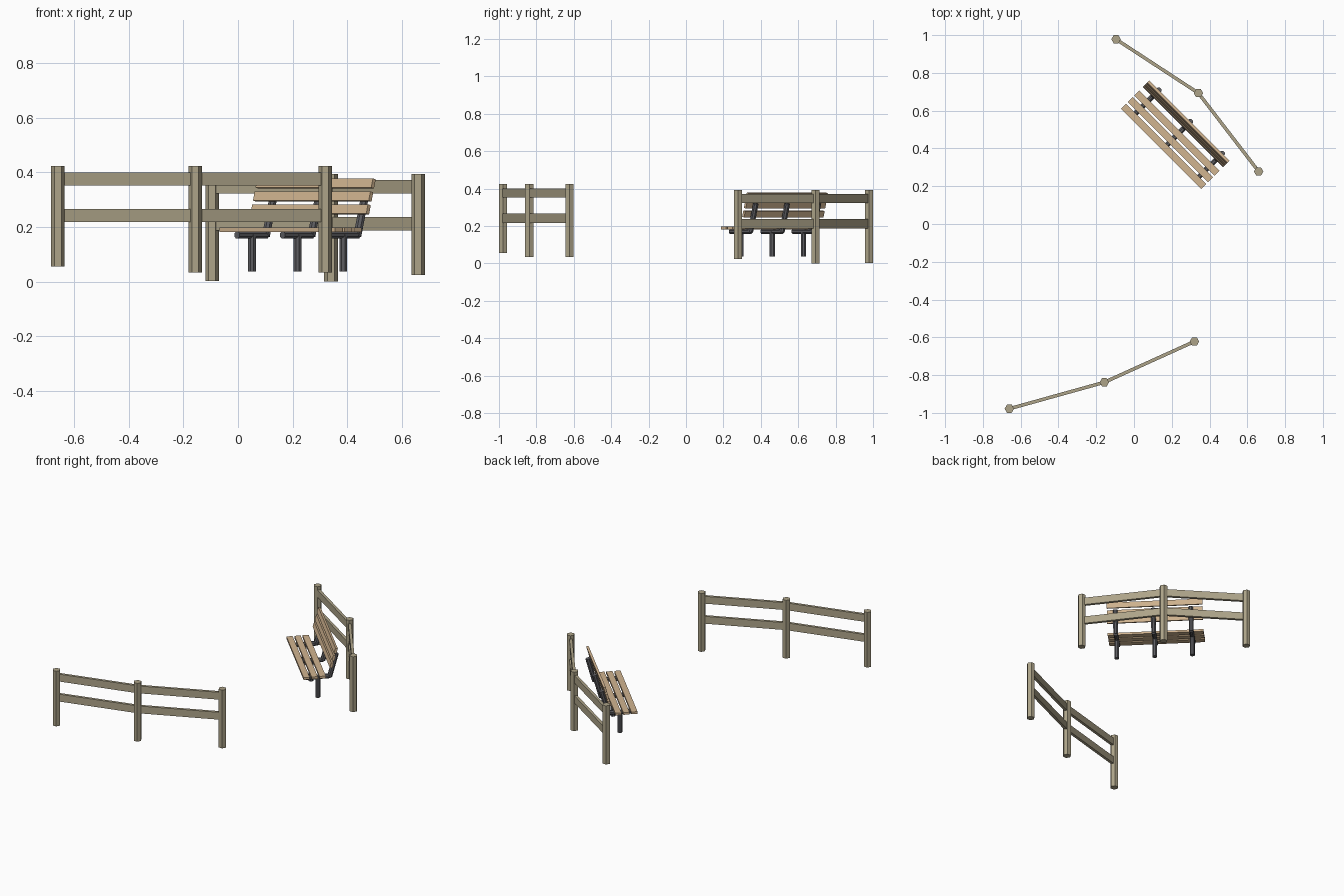
import bpy, bmesh, math
from mathutils import Vector, Matrix

if "Cube" in bpy.data.objects:
    bpy.data.objects.remove(bpy.data.objects["Cube"])


def material(name, rgb):
    m = bpy.data.materials.new(name)
    m.diffuse_color = (*rgb, 1)
    m.use_nodes = True
    m.node_tree.nodes["Principled BSDF"].inputs["Base Color"].default_value = m.diffuse_color
    return m


FENCE = material("weathered_wood", (0.42, 0.37, 0.25))
PLANK = material("bench_wood", (0.64, 0.46, 0.28))
METAL = material("dark_metal", (0.11, 0.11, 0.12))


def finish(bm, name, mat):
    bmesh.ops.recalc_face_normals(bm, faces=bm.faces)
    me = bpy.data.meshes.new(name)
    bm.to_mesh(me)
    bm.free()
    me.materials.append(mat)
    ob = bpy.data.objects.new(name, me)
    bpy.context.collection.objects.link(ob)
    return ob


def rod(name, a, b, r, sides, mat):
    """Flat-sided rod from a to b."""
    a, b = Vector(a), Vector(b)
    q = Vector((0, 0, 1)).rotation_difference(b - a)
    mx = (Matrix.Translation((a + b) / 2) @ q.to_matrix().to_4x4()
          @ Matrix.Rotation(math.pi / 2 if sides == 6 else math.pi / 8, 4, 'Z'))
    bm = bmesh.new()
    bmesh.ops.create_cone(bm, cap_ends=True, segments=sides, radius1=r,
                          radius2=r, depth=(b - a).length, matrix=mx)
    return finish(bm, name, mat)


def box(name, centre, axes, size, mat):
    """Box with the given orthonormal axes and sizes along them."""
    rot = Matrix(axes).transposed().to_4x4()
    mx = Matrix.Translation(centre) @ rot @ Matrix.Diagonal((*size, 1))
    bm = bmesh.new()
    bmesh.ops.create_cube(bm, size=1, matrix=mx)
    return finish(bm, name, mat)


UP = Vector((0, 0, 1))


def fence(label, posts, top, rail_heights):
    # hexagonal posts: x, y, foot height
    for x, y, foot in posts:
        rod(label + "_fence_post", (x, y, foot), (x, y, top), 0.025, 6, FENCE)
    # two flat rails between neighbouring posts
    for p, q in zip(posts, posts[1:]):
        a, b = Vector((*p[:2], 0)), Vector((*q[:2], 0))
        along = (b - a).normalized()
        for z in rail_heights:
            box(label + "_fence_rail", (a + b) / 2 + UP * z,
                (along, UP.cross(along), UP),
                ((b - a).length, 0.018, 0.049), FENCE)


fence("front", [(-0.66, -0.978, 0.055), (-0.157, -0.838, 0.034),
                (0.32, -0.622, 0.034)], 0.424, (0.376, 0.242))
fence("back", [(-0.095, 0.978, 0.002), (0.341, 0.693, 0.0),
               (0.66, 0.278, 0.024)], 0.394, (0.347, 0.212))

# bench frame: U runs along the seat, D points to the backrest
U = Vector((1, -1, 0)).normalized()
D = Vector((1, 1, 0)).normalized()


def at(u, d, z):
    return U * u + D * d + UP * z


# seat slats
for i in range(3):
    box("seat_slat", at(-0.18, 0.402 + 0.0495 * i, 0.190), (U, D, UP),
        (0.60, 0.038, 0.015), PLANK)

# leaning backrest slats
tilt = math.atan(0.27)
rise = D * math.sin(tilt) + UP * math.cos(tilt)
for i in range(3):
    box("back_slat", at(-0.18, 0.5565, 0.2645) + rise * (0.0493 * i),
        (U, rise.cross(U), rise), (0.60, 0.015, 0.035), PLANK)

# three metal supports: leg, seat bearer and back upright
for u in (-0.408, -0.172, 0.066):
    rod("bench_leg", at(u, 0.48, 0.036), at(u, 0.48, 0.172), 0.0155, 8, METAL)
    rod("seat_bearer", at(u, 0.403, 0.171), at(u, 0.556, 0.171), 0.0145, 8, METAL)
    rod("back_upright", at(u, 0.553, 0.168), at(u, 0.594, 0.32), 0.0155, 8, METAL)
